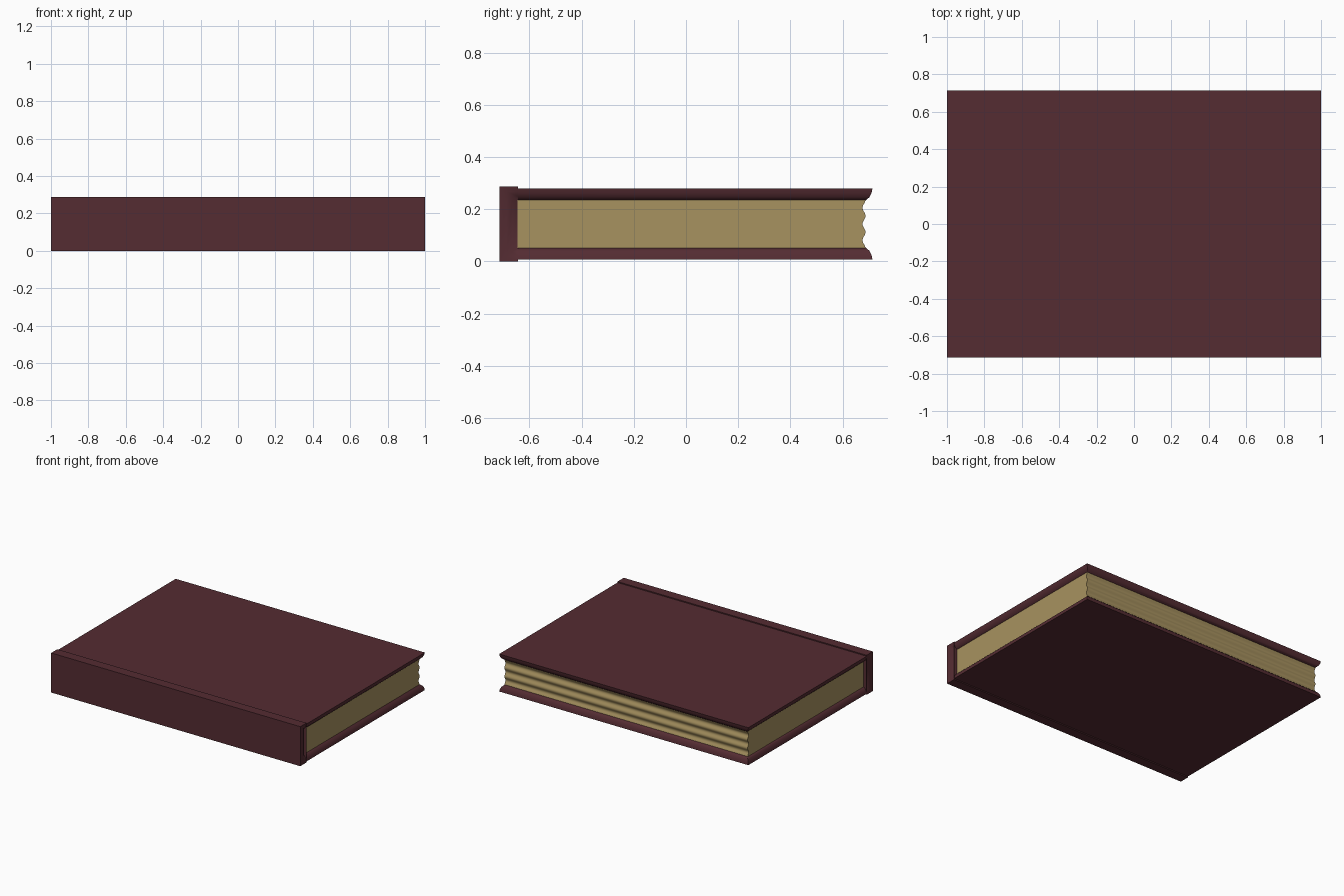
import bpy, bmesh, math

if "Cube" in bpy.data.objects:
    bpy.data.objects.remove(bpy.data.objects["Cube"])

HEIGHT = 0.287
MID = HEIGHT / 2
JOINT = -0.643            # where boards meet the spine


def material(name, color):
    m = bpy.data.materials.new(name)
    m.diffuse_color = color
    m.use_nodes = True
    m.node_tree.nodes["Principled BSDF"].inputs["Base Color"].default_value = m.diffuse_color
    return m


def loft(name, rings, mat, angle):
    """Skin closed rings of equal size and cap both ends."""
    bm = bmesh.new()
    loops = [[bm.verts.new(p) for p in ring] for ring in rings]
    n = len(loops[0])
    for a, b in zip(loops, loops[1:]):
        for i in range(n):
            j = (i + 1) % n
            bm.faces.new((a[i], a[j], b[j], b[i]))
    bm.faces.new(loops[0])
    bm.faces.new(loops[-1])
    bmesh.ops.remove_doubles(bm, verts=bm.verts, dist=1e-5)
    bmesh.ops.recalc_face_normals(bm, faces=bm.faces)
    mesh = bpy.data.meshes.new(name)
    bm.to_mesh(mesh)
    bm.free()
    ob = bpy.data.objects.new(name, mesh)
    bpy.context.collection.objects.link(ob)
    mesh.materials.append(mat)
    bpy.ops.object.select_all(action='DESELECT')
    ob.select_set(True)
    bpy.context.view_layer.objects.active = ob
    bpy.ops.object.shade_smooth_by_angle(angle=math.radians(angle))
    return ob


leather = material("leather", (0.089, 0.025, 0.032, 1))
paper = material("paper", (0.39, 0.29, 0.117, 1))

# rounded-under edge shared by boards and spine ends: (inset, depth)
EDGE = [(0.0, 0.0), (0.003, 0.017), (0.011, 0.033), (0.026, 0.046)]

# front and back boards, tapering inwards towards the pages
for name, side in (("top_cover", 1), ("bottom_cover", -1)):
    rings = []
    for inset, depth in EDGE:
        x, y, z = 1 - inset, 0.714 - inset, MID + side * (0.136 - depth)
        rings.append([(-x, JOINT, z), (x, JOINT, z), (x, y, z), (-x, y, z)])
    loft(name, rings, leather, 50)

# spine: square outside, ends hollowed in towards the page block
def spine_ring(inset, depth, sign):
    x = sign * (1 - inset)
    y = -0.714 + depth * 1.53
    z0, z1 = depth * 1.15, HEIGHT - depth * 1.15
    return [(x, y, z0), (x, y, z1), (sign * (1 - inset), JOINT, z1),
            (sign * (1 - inset), JOINT, z0)]


rings = [spine_ring(i, d, -1) for i, d in reversed(EDGE)]
rings += [spine_ring(i, d, 1) for i, d in EDGE]
loft("spine", rings, leather, 50)

# page block with a rippled fore edge
z0, z1, steps = 0.05, 0.237, 24
profile = [(JOINT - 0.004, z1), (JOINT - 0.004, z0)]
for i in range(steps + 1):
    t = i / steps
    profile.append((0.682 + 0.006 * math.cos(t * 6 * math.pi), z0 + (z1 - z0) * t))
loft("pages", [[(s * 0.976, y, z) for y, z in profile] for s in (-1, 1)], paper, 45)
